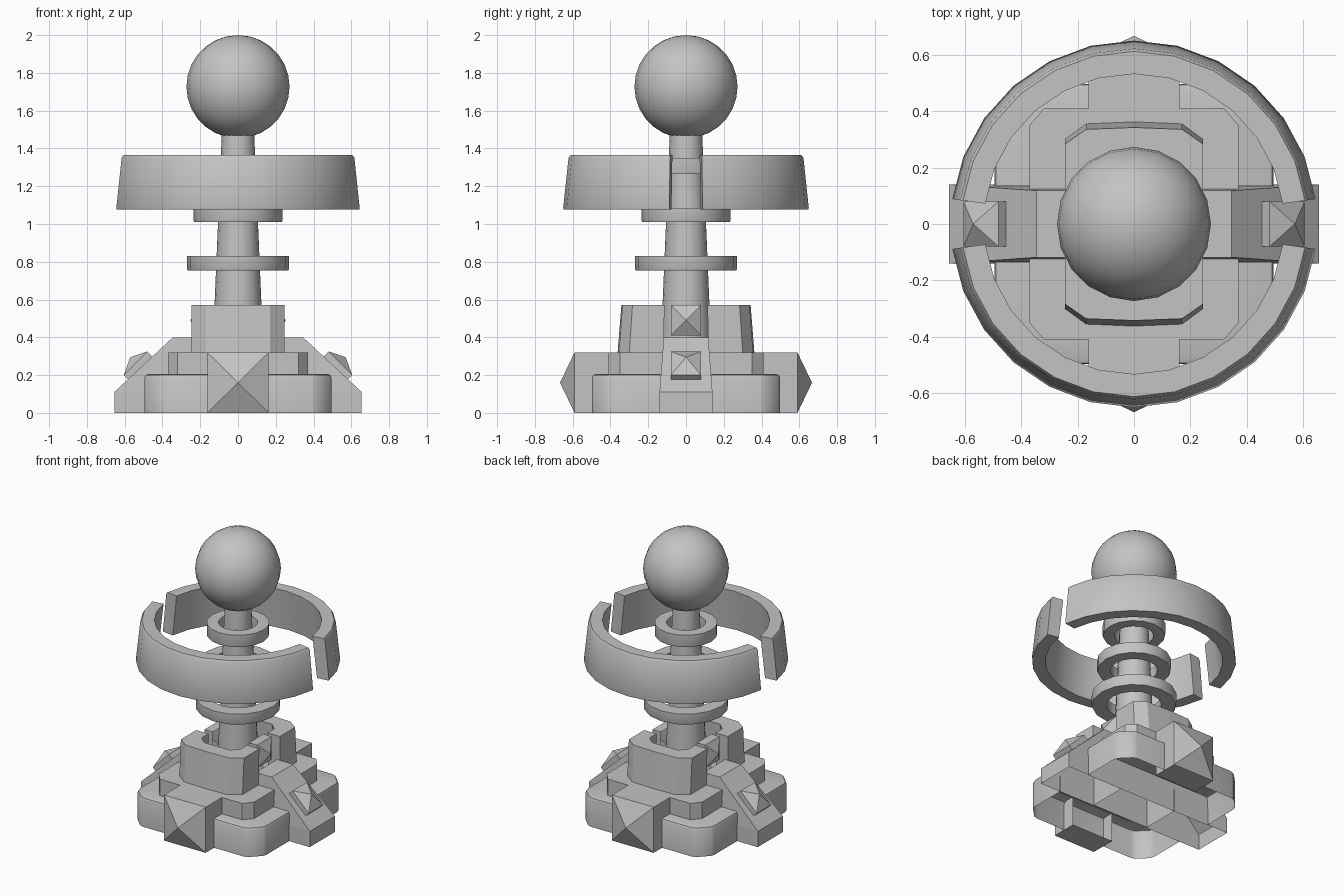
import bpy, bmesh, math

cube = bpy.data.objects.get("Cube")
if cube:
    bpy.data.objects.remove(cube, do_unlink=True)

grey = bpy.data.materials.new("plain grey")
grey.use_nodes = True
COLOUR = (0.55, 0.55, 0.55, 1)
grey.diffuse_color = COLOUR
grey.node_tree.nodes["Principled BSDF"].inputs["Base Color"].default_value = COLOUR


def finish(bm, name, smooth=False):
    bmesh.ops.recalc_face_normals(bm, faces=bm.faces)
    me = bpy.data.meshes.new(name)
    bm.to_mesh(me)
    bm.free()
    ob = bpy.data.objects.new(name, me)
    bpy.context.collection.objects.link(ob)
    me.materials.append(grey)
    if smooth:
        bpy.ops.object.select_all(action='DESELECT')
        ob.select_set(True)
        bpy.context.view_layer.objects.active = ob
        bpy.ops.object.shade_smooth_by_angle(angle=math.radians(40))


def loft(name, outlines, apex=None, smooth=False):
    """Shell through matching outlines, open at the first and closed by a cap or a pyramid at the last."""
    bm = bmesh.new()
    rings = [[bm.verts.new(p) for p in outline] for outline in outlines]
    n = len(rings[0])
    for a, b in zip(rings, rings[1:]):
        for i in range(n):
            bm.faces.new((a[i], a[(i + 1) % n], b[(i + 1) % n], b[i]))
    if apex:
        tip = bm.verts.new(apex)
        for i in range(n):
            bm.faces.new((rings[-1][i], rings[-1][(i + 1) % n], tip))
    else:
        bm.faces.new(rings[-1])
    finish(bm, name, smooth)


def lathe(name, profile, sides, start=0.0, sweep=math.tau):
    """Sweep a closed (radius, z) profile around the z axis."""
    bm = bmesh.new()
    full = sweep == math.tau
    rows = sides if full else sides + 1
    grid = []
    for i in range(rows):
        t = start + sweep * i / sides
        grid.append([bm.verts.new((r * math.cos(t), r * math.sin(t), z)) for r, z in profile])
    n = len(profile)
    for i in range(sides):
        p, q = grid[i], grid[(i + 1) % rows]
        for j in range(n):
            bm.faces.new((p[j], q[j], q[(j + 1) % n], p[(j + 1) % n]))
    if not full:
        bm.faces.new(grid[0])
        bm.faces.new(grid[-1])
    finish(bm, name, smooth=True)


# Tapered column and ball
bm = bmesh.new()
bmesh.ops.create_cone(bm, cap_ends=True, segments=16, radius1=0.135, radius2=0.084, depth=1.2)
bmesh.ops.translate(bm, verts=bm.verts, vec=(0, 0, 0.92))
finish(bm, "column", smooth=True)
bm = bmesh.new()
bmesh.ops.create_uvsphere(bm, u_segments=20, v_segments=14, radius=0.273)
bmesh.ops.translate(bm, verts=bm.verts, vec=(0, 0, 1.727))
finish(bm, "ball", smooth=True)

# Three loose collars around the column
for name, r, hole, z0, z1 in (("lower_collar", 0.271, 0.175, 0.755, 0.83),
                              ("middle_collar", 0.236, 0.15, 1.01, 1.085),
                              ("upper_collar", 0.20, 0.125, 1.265, 1.35)):
    lathe(name, [(hole, z0), (r * 0.985, z0), (r, z0 + 0.01), (r, z1), (hole, z1)], 16)

# Big sloping ring in two halves, with a gap on each side
gap = math.radians(7.8)
for name, start in (("back_ring_half", gap), ("front_ring_half", math.pi + gap)):
    lathe(name, [(0.565, 1.078), (0.648, 1.078), (0.65, 1.085), (0.622, 1.35), (0.612, 1.365), (0.532, 1.365)],
          12, start, math.pi - 2 * gap)

# Front and back halves of the stepped base
for s, side in ((-1, "front"), (1, "back")):
    def half(right, z, y_scale=1.0):
        """Mirror a right-hand outline across x and lift it to height z."""
        pts = right + [(-x, y) for x, y in reversed(right)]
        return [(x, s * y * y_scale, z) for x, y in pts]

    # Foot with softened corners and top edge
    foot = [(0.495, 0.135), (0.495, 0.39), (0.486, 0.42), (0.42, 0.487), (0.39, 0.497)]
    loft(side + "_foot",
         [half([(x - d, y - (d if y > 0.3 else 0)) for x, y in foot], z)
          for d, z in ((0, 0), (0, 0.187), (0.005, 0.2), (0.018, 0.205))], smooth=True)

    step = [(0.37, 0.12), (0.37, 0.35), (0.32, 0.41)]
    loft(side + "_step", [half(step, 0.2), half(step, 0.32)])

    # Angular wall wrapped around an open well
    wall = [(0.10, 0.25), (0.15, 0.20), (0.15, 0.12), (0.245, 0.12), (0.245, 0.30), (0.17, 0.355), (0, 0.362)]
    outline = wall + [(-x, y) for x, y in reversed(wall[:-1])]
    loft(side + "_collar_wall", [[(x, s * y * k, z) for x, y in outline]
                                 for k, z in ((1, 0.32), (0.945, 0.57))])

    # Large pyramid stud
    rect = [(-0.162, 0), (0.162, 0), (0.162, 0.32), (-0.162, 0.32)]
    loft(side + "_stud", [[(x, s * y, z) for x, z in rect] for y in (0.41, 0.59)], (0, s * 0.667, 0.16))

# Sloping legs and studs on each side
for s, side in ((1, "left"), (-1, "right")):
    loft(side + "_leg", [[(s * 0.22, -w, z), (s * x, -w, z), (s * x, w, z), (s * 0.22, w, z)]
                         for x, w, z in ((0.655, 0.14, 0), (0.655, 0.14, 0.11), (0.345, 0.118, 0.4))])

    # Small pyramid lying on the slope
    edge = [(0.48, 0.325, -0.08), (0.48, 0.325, 0.08), (0.605, 0.2, 0.08), (0.605, 0.2, -0.08)]
    loft(side + "_slope_stud", [[(s * (x - d), y, z - d) for x, z, y in edge] for d in (0.035, 0)],
         (s * 0.57, 0, 0.295))

    # Small pyramid between the collar walls
    rect = [(-0.08, 0.41), (0.08, 0.41), (0.08, 0.572), (-0.08, 0.572)]
    loft(side + "_inner_stud", [[(s * x, y, z) for y, z in rect] for x in (0.14, 0.205)],
         (s * 0.252, 0, 0.49))
